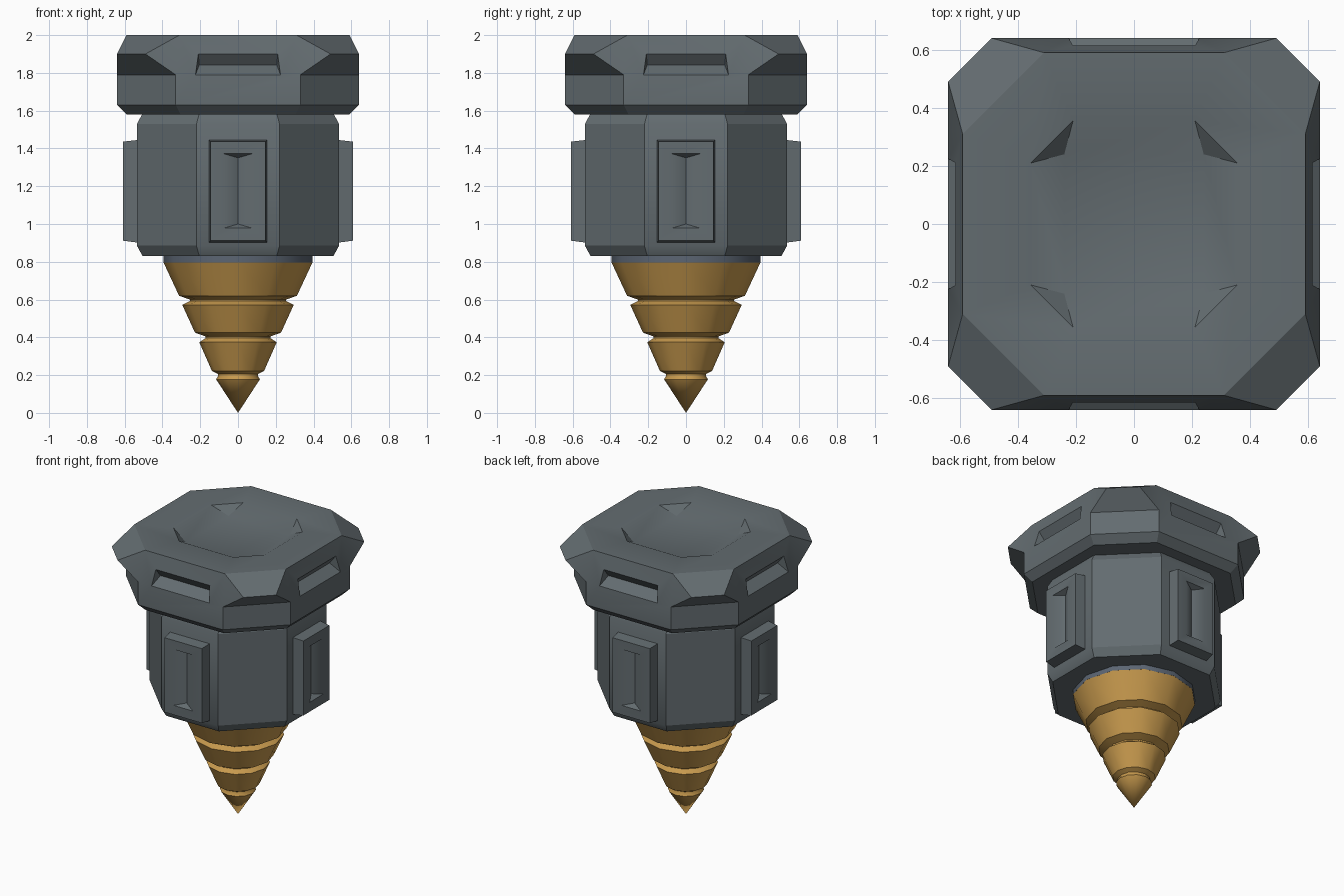
import bpy, bmesh, math
from mathutils import Matrix, Vector

if "Cube" in bpy.data.objects:
    bpy.data.objects.remove(bpy.data.objects["Cube"])


def material(name, rgb):
    m = bpy.data.materials.new(name)
    m.diffuse_color = (*rgb, 1)
    m.use_nodes = True
    m.node_tree.nodes["Principled BSDF"].inputs["Base Color"].default_value = m.diffuse_color
    return m


STEEL = material("dark_steel", (0.125, 0.150, 0.162))
COLLAR = material("blue_steel", (0.105, 0.13, 0.17))
GOLD = material("brass", (0.57, 0.32, 0.075))


def build(name, faces, mat, turns=1, extra=(), smooth=30):
    """Make an object from faces repeated around z, plus extra single faces."""
    bm = bmesh.new()
    for k in range(turns):
        rot = Matrix.Rotation(k * 2 * math.pi / turns, 3, 'Z')
        for f in faces:
            bm.faces.new([bm.verts.new(rot @ Vector(p)) for p in f])
    for f in extra:
        bm.faces.new([bm.verts.new(p) for p in f])
    bmesh.ops.remove_doubles(bm, verts=bm.verts[:], dist=0.0005)
    bmesh.ops.recalc_face_normals(bm, faces=bm.faces[:])
    me = bpy.data.meshes.new(name)
    bm.to_mesh(me)
    bm.free()
    me.materials.append(mat)
    ob = bpy.data.objects.new(name, me)
    bpy.context.collection.objects.link(ob)
    bpy.ops.object.select_all(action='DESELECT')
    ob.select_set(True)
    bpy.context.view_layer.objects.active = ob
    if smooth:
        bpy.ops.object.shade_smooth_by_angle(angle=math.radians(smooth))
    return ob


def mx(p):   # mirror left-right
    return (-p[0], p[1], p[2])


def dg(p):   # mirror across the front-right diagonal
    return (-p[1], -p[0], p[2])


def octagon(a, c, z):
    pts = []
    for k in range(4):
        rot = Matrix.Rotation(k * math.pi / 2, 3, 'Z')
        pts += [tuple(rot @ Vector((s * c, -a, z))) for s in (-1, 1)]
    return pts


# Head: one quarter, repeated four times
T = (0.31, -0.59, 2.0)
M = (0.49, -0.64, 1.9)
L = (0.33, -0.64, 1.79)
B = (0.33, -0.64, 1.63)
U = (0.305, -0.59, 1.58)
St = (0.21, -0.614, 1.9)       # slot opening and its inner edge
Sb = (0.225, -0.64, 1.79)
I = (0.205, -0.57, 1.842)
R = (0.21, -0.355, 2.0)        # top recess rim and floor corner
Q = (0.24, -0.24, 1.942)
quarter = []
for p, q in ((T, M), (M, L), (L, B), (B, U)):          # corner faces
    quarter.append([p, dg(p), dg(q), q])
quarter += [[T, dg(T), dg(R), R], [mx(T), T, R, mx(R)],  # top ring
            [mx(R), R, Q, mx(Q)], [R, dg(R), Q],         # recess walls
            [mx(T), T, St, mx(St)],                      # above the slot
            [mx(L), mx(Sb), Sb, L, B, mx(B)],            # front band
            [mx(B), B, U, mx(U)],
            [mx(Sb), Sb, I, mx(I)], [mx(St), St, I, mx(I)]]
for f in ([T, M, L], [T, L, Sb, St], [Sb, St, I]):       # both sides of the slot
    quarter += [f, [mx(p) for p in f]]
floor = [(-0.24, -0.24, 1.942), (0.24, -0.24, 1.942),
         (0.24, 0.24, 1.942), (-0.24, 0.24, 1.942)]
build("head", quarter, STEEL, 4, [floor, octagon(0.59, 0.305, 1.58)])

# Body: stacked octagons
rings = [octagon(*r) for r in ((0.505, 0.205, 0.83), (0.535, 0.22, 0.885),
                               (0.535, 0.22, 1.53), (0.505, 0.205, 1.585))]
faces = [rings[0], rings[-1]]
for lo, hi in zip(rings, rings[1:]):
    faces += [[lo[i], lo[(i + 1) % 8], hi[(i + 1) % 8], hi[i]] for i in range(8)]
build("body", faces, STEEL)


# Side panels: tapered plate with a V groove
def rect(w, y, z0, z1):
    return [(-w, y, z0), (w, y, z0), (w, y, z1), (-w, y, z1)]


back = rect(0.155, -0.52, 0.9, 1.446)
front = rect(0.145, -0.61, 0.912, 1.436)
groove = rect(0.075, -0.61, 0.978, 1.372)
g0, g1 = (0, -0.57, 1.0), (0, -0.57, 1.35)
panel = [back]
for a, b in ((back, front), (front, groove)):
    panel += [[a[i], a[(i + 1) % 4], b[(i + 1) % 4], b[i]] for i in range(4)]
panel += [[groove[0], groove[1], g0], [groove[1], groove[2], g1, g0],
          [groove[2], groove[3], g1], [groove[3], groove[0], g0, g1]]
build("side_panels", panel, STEEL, 4)


# Turned parts: profile of (radius, height) around z
def lathe(name, profile, mat, n=12):
    s = []
    a = 2 * math.pi / n
    for (r0, z0), (r1, z1) in zip(profile, profile[1:]):
        f = [(r0, 0, z0), (r0 * math.cos(a), r0 * math.sin(a), z0),
             (r1 * math.cos(a), r1 * math.sin(a), z1), (r1, 0, z1)]
        if r0 == 0:
            f = f[1:]
        elif r1 == 0:
            f = f[:3]
        s.append(f)
    return build(name, s, mat, n, smooth=35)


lathe("collar", [(0, 0.86), (0.395, 0.86), (0.395, 0.797), (0, 0.797)], COLLAR)
lathe("drill_bit", [(0, 0.8), (0.395, 0.798), (0.312, 0.62), (0.255, 0.6),
                    (0.255, 0.592), (0.295, 0.572), (0.228, 0.425),
                    (0.172, 0.405), (0.172, 0.396), (0.205, 0.374),
                    (0.138, 0.222), (0.105, 0.205), (0.105, 0.197),
                    (0.116, 0.178), (0, 0.0)], GOLD)
